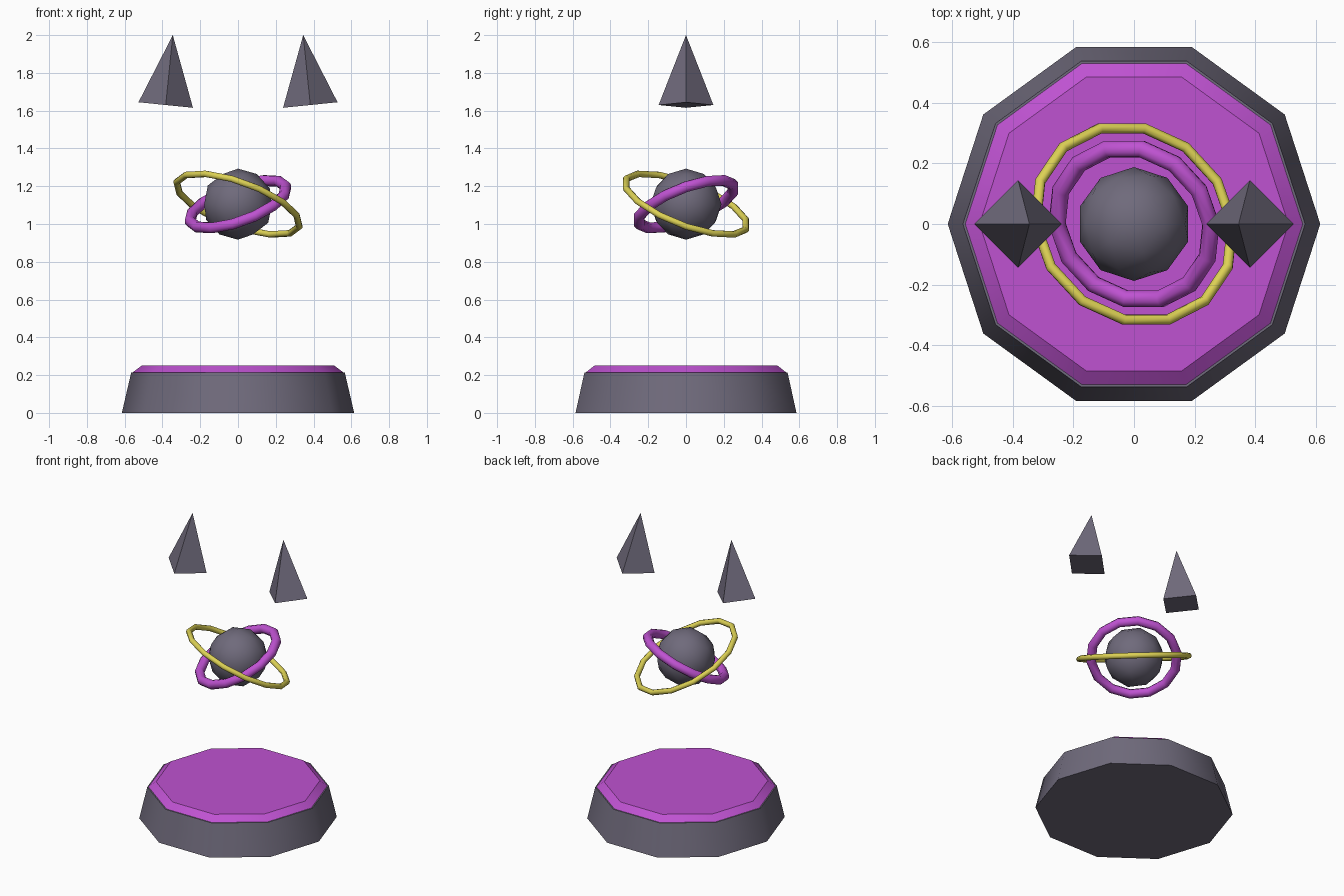
import bpy
from math import radians, pi

if "Cube" in bpy.data.objects:
    bpy.data.objects.remove(bpy.data.objects["Cube"], do_unlink=True)


def material(name, rgb):
    m = bpy.data.materials.new(name)
    m.use_nodes = True
    m.diffuse_color = (*rgb, 1)
    m.node_tree.nodes["Principled BSDF"].inputs["Base Color"].default_value = (*rgb, 1)
    return m


STONE = material("slate grey", (0.16, 0.145, 0.2))
PURPLE = material("bright purple", (0.52, 0.085, 0.64))
GOLD = material("pale gold", (0.72, 0.64, 0.09))
CORE_Z = 1.105


def finish(name, mat, smooth_angle=None):
    ob = bpy.context.object
    ob.name = ob.data.name = name
    ob.data.materials.append(mat)
    if smooth_angle:
        bpy.ops.object.shade_smooth_by_angle(angle=radians(smooth_angle))
    return ob


def slab(name, mat, r_bottom, r_top, z0, z1):
    # Ten-sided tapered disc with corners on the x axis
    bpy.ops.mesh.primitive_cone_add(vertices=10, radius1=r_bottom, radius2=r_top,
                                    depth=z1 - z0, location=(0, 0, (z0 + z1) / 2),
                                    rotation=(0, 0, pi / 2))
    return finish(name, mat, 36.5)


def ring(name, mat, radius, tube, tilt):
    bpy.ops.mesh.primitive_torus_add(major_segments=14, minor_segments=8,
                                     major_radius=radius, minor_radius=tube,
                                     location=(0, 0, CORE_Z),
                                     rotation=(radians(tilt), radians(-tilt), 0))
    return finish(name, mat, 60)


# Pedestal
slab("pedestal_base", STONE, 0.615, 0.565, 0, 0.215)
slab("pedestal_top", PURPLE, 0.557, 0.51, 0.215, 0.25)

# Floating core and its two crossed rings
bpy.ops.mesh.primitive_ico_sphere_add(subdivisions=2, radius=0.188, location=(0, 0, CORE_Z))
finish("core", STONE, 60)
ring("inner_ring", PURPLE, 0.27, 0.03, 20)
ring("outer_ring", GOLD, 0.345, 0.018, -20)

# Pair of spikes leaning inward above the core
for name, side in (("left_spike", 1), ("right_spike", -1)):
    bpy.ops.mesh.primitive_cone_add(vertices=4, radius1=0.145, depth=0.372,
                                    location=(side * 0.364, 0, 1.815),
                                    rotation=(0, radians(-5.8 * side), 0))
    finish(name, STONE)
